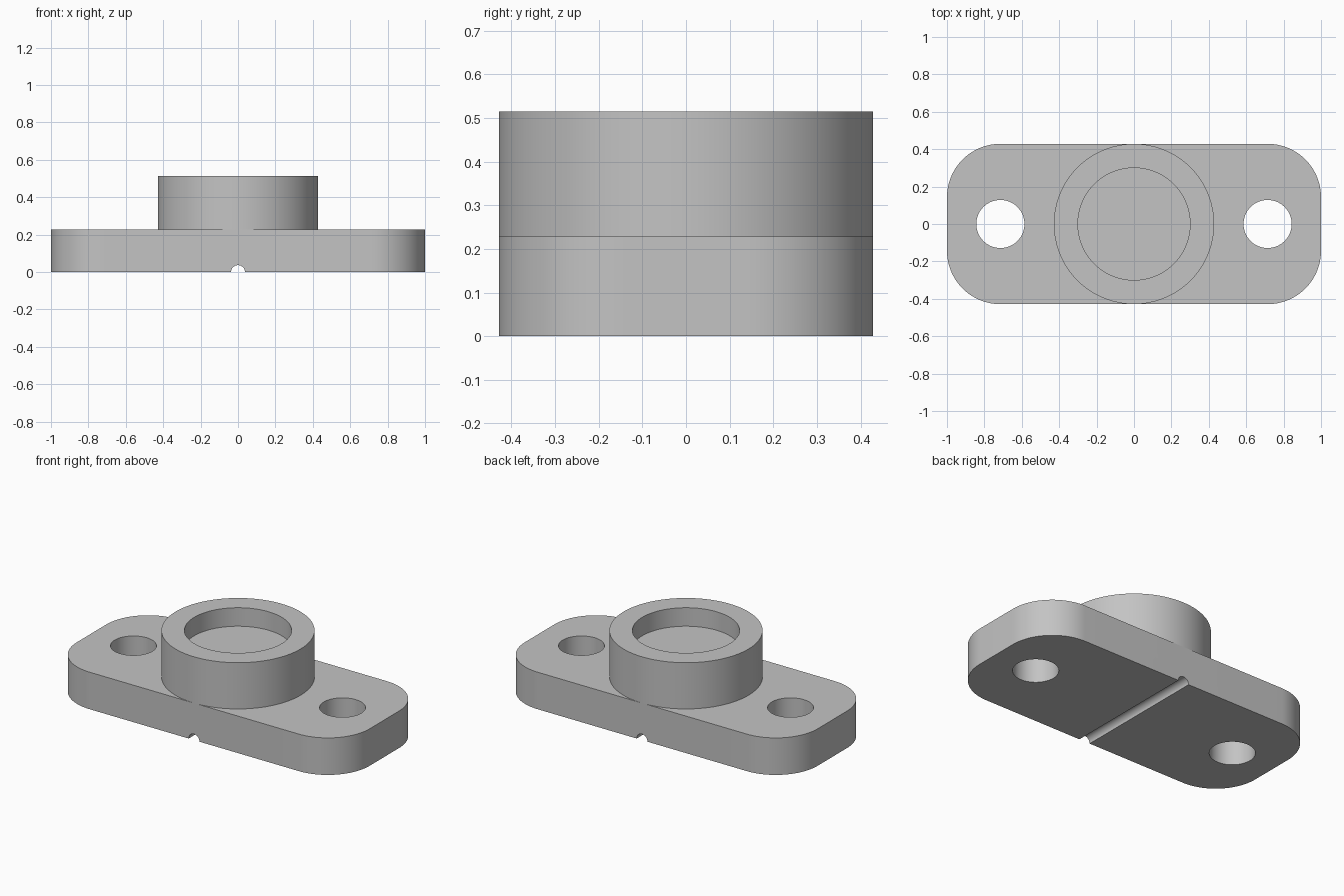
import bpy
import bmesh
import math

default = bpy.data.objects.get("Cube")
if default:
    bpy.data.objects.remove(default, do_unlink=True)

PLATE_TOP, BOSS_TOP, POCKET_FLOOR = 0.2286, 0.5143, 0.4
HALF_LENGTH, HALF_WIDTH, CORNER = 1.0, 0.4286, 0.2857
HOLE_X, HOLE_RADIUS = 0.7143, 0.1286
POCKET_RADIUS, GROOVE_RADIUS = 0.3, 0.037

grey = bpy.data.materials.new("plain grey")
grey.use_nodes = True
colour = (0.55, 0.55, 0.55, 1)
grey.diffuse_color = colour
grey.node_tree.nodes["Principled BSDF"].inputs["Base Color"].default_value = colour


def arc(cx, cy, radius, start, sweep, steps):
    return [(cx + radius * math.cos(start + sweep * i / steps),
             cy + radius * math.sin(start + sweep * i / steps))
            for i in range(steps + 1)]


def prism(name, outline, bottom, top):
    """Extrude a flat outline upwards into a closed solid."""
    bm = bmesh.new()
    face = bm.faces.new([bm.verts.new((x, y, bottom)) for x, y in outline])
    raised = bmesh.ops.extrude_face_region(bm, geom=[face])["geom"]
    bmesh.ops.translate(bm, vec=(0, 0, top - bottom),
                        verts=[v for v in raised if isinstance(v, bmesh.types.BMVert)])
    bmesh.ops.recalc_face_normals(bm, faces=bm.faces)
    mesh = bpy.data.meshes.new(name)
    bm.to_mesh(mesh)
    bm.free()
    mesh.materials.append(grey)
    obj = bpy.data.objects.new(name, mesh)
    bpy.context.collection.objects.link(obj)
    return obj


def disc(name, x, radius, bottom, top, sides=96):
    return prism(name, arc(x, 0, radius, 0, math.tau, sides)[:-1], bottom, top)


def cut(target, cutters):
    """Subtract the cutters, then discard them."""
    bpy.context.view_layer.objects.active = target
    for cutter in cutters:
        cutter.hide_render = True
        mod = target.modifiers.new("cut", "BOOLEAN")
        mod.operation, mod.solver, mod.object = "DIFFERENCE", "EXACT", cutter
        bpy.ops.object.modifier_apply(modifier=mod.name)
        bpy.data.objects.remove(cutter, do_unlink=True)


# Rounded mounting plate
outline = []
for i, (sx, sy) in enumerate([(1, 1), (-1, 1), (-1, -1), (1, -1)]):
    outline += arc(sx * (HALF_LENGTH - CORNER), sy * (HALF_WIDTH - CORNER),
                   CORNER, i * math.pi / 2, math.pi / 2, 24)
plate = prism("mounting_plate", outline, 0, PLATE_TOP)

# Bolt holes and the round groove across the underside
holes = [disc("hole_cutter", s * HOLE_X, HOLE_RADIUS, -0.1, 0.4, 64) for s in (-1, 1)]
groove = disc("groove_cutter", 0, GROOVE_RADIUS, -0.6, 0.6, 48)
groove.rotation_euler.x = math.pi / 2
bpy.context.view_layer.update()
cut(plate, holes + [groove])

# Raised boss with a shallow round pocket
boss = disc("boss", 0, HALF_WIDTH, PLATE_TOP, BOSS_TOP)
cut(boss, [disc("pocket_cutter", 0, POCKET_RADIUS, POCKET_FLOOR, 0.7)])

# Smooth the curved walls, keep the rims sharp
bpy.ops.object.select_all(action="DESELECT")
for part in (plate, boss):
    part.select_set(True)
bpy.context.view_layer.objects.active = plate
bpy.ops.object.shade_smooth_by_angle(angle=math.radians(30))
